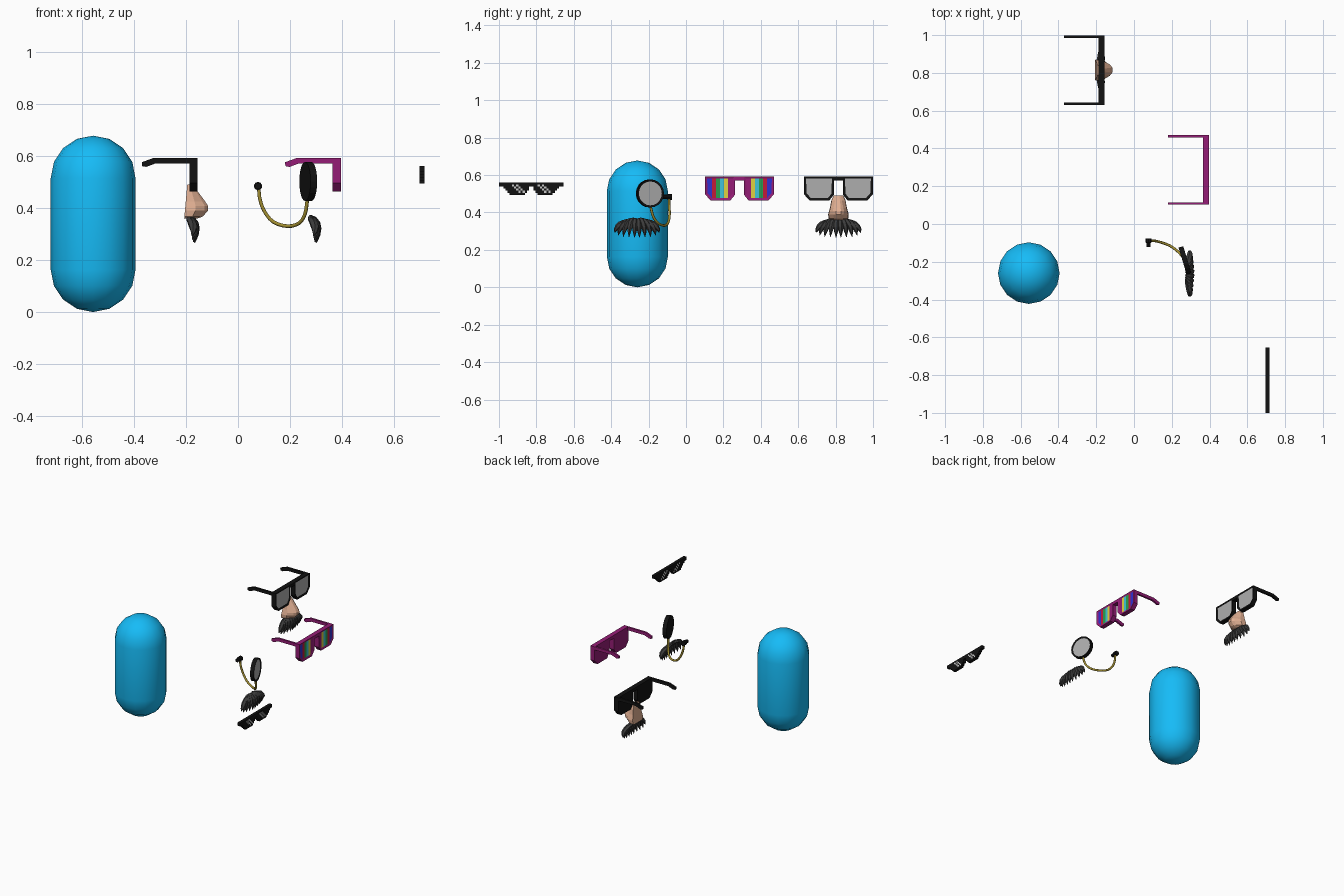
import bpy, bmesh, math
from mathutils import Vector, Matrix

if "Cube" in bpy.data.objects:
    bpy.data.objects.remove(bpy.data.objects["Cube"])


def mat(name, r, g, b):
    m = bpy.data.materials.new(name)
    m.diffuse_color = (r, g, b, 1)
    m.use_nodes = True
    m.node_tree.nodes["Principled BSDF"].inputs["Base Color"].default_value = m.diffuse_color
    return m


BLACK = mat("black", .006, .006, .006)
WHITE = mat("white", .75, .75, .75)
GREY = mat("lens_grey", .42, .42, .42)
HAIR = mat("hair", .045, .045, .045)
SKIN = mat("skin", .75, .43, .29)
BLUE = mat("body_blue", .008, .5, .93)
PLUM = mat("plum", .3, .012, .18)
GOLD = mat("gold", .36, .27, .03)
STRIPES = [mat("stripe_blue", .03, .03, .65), mat("stripe_red", .55, .01, .04),
           mat("stripe_green", .02, .35, .08), mat("stripe_cyan", .05, .55, .7),
           mat("stripe_yellow", .75, .65, .05), mat("stripe_plum", .3, .012, .18)]


def finish(bm, name, mats, smooth=None):
    bmesh.ops.recalc_face_normals(bm, faces=bm.faces[:])
    me = bpy.data.meshes.new(name)
    bm.to_mesh(me)
    bm.free()
    for m in mats:
        me.materials.append(m)
    ob = bpy.data.objects.new(name, me)
    bpy.context.collection.objects.link(ob)
    if smooth:
        bpy.ops.object.select_all(action='DESELECT')
        ob.select_set(True)
        bpy.context.view_layer.objects.active = ob
        bpy.ops.object.shade_smooth_by_angle(angle=math.radians(smooth))
    return ob


def prism(bm, pts, depth):
    """Polygon swept along depth; returns the far cap."""
    depth = Vector(depth)
    a = [bm.verts.new(p) for p in pts]
    b = [bm.verts.new(Vector(p) + depth) for p in pts]
    n = len(pts)
    bm.faces.new(a[::-1])
    for i in range(n):
        bm.faces.new((a[i], a[(i + 1) % n], b[(i + 1) % n], b[i]))
    return bm.faces.new(b)


def skin_rings(bm, rings):
    rv = [[bm.verts.new(p) for p in r] for r in rings]
    n = len(rv[0])
    for a, b in zip(rv, rv[1:]):
        for i in range(n):
            bm.faces.new((a[i], a[(i + 1) % n], b[(i + 1) % n], b[i]))
    bm.faces.new(rv[0][::-1])
    bm.faces.new(rv[-1])


def tube(bm, path, radii, sides):
    path = [Vector(p) for p in path]
    rings, u = [], None
    for i, p in enumerate(path):
        t = (path[min(i + 1, len(path) - 1)] - path[max(i - 1, 0)]).normalized()
        u = (u or Vector((.3, 1, .1)))
        u = (u - t * u.dot(t)).normalized()
        v = t.cross(u)
        rings.append([p + radii[i] * (u * math.cos(a) + v * math.sin(a))
                      for a in (2 * math.pi * k / sides for k in range(sides))])
    skin_rings(bm, rings)


# capsule body
bm = bmesh.new()
R, rings = .163, []
for half, zc in ((-1, R), (1, .678 - R)):
    for k in range(5):
        a = math.radians(22.5 * (k - 4 if half < 0 else k))
        r = max(R * math.cos(a), 1e-5)
        rings.append([(-.557 + r * math.cos(math.pi * j / 8), -.26 + r * math.sin(math.pi * j / 8),
                       zc + R * math.sin(a)) for j in range(16)])
skin_rings(bm, rings)
bmesh.ops.remove_doubles(bm, verts=bm.verts[:], dist=.0005)
finish(bm, "capsule_body", [BLUE], 60)


# chunky glasses, facing +x
def glasses(name, xf, yc, frame, lens_mats):
    bm = bmesh.new()
    half = [(.024, .593), (.184, .593), (.184, .497), (.153, .463), (.05, .463), (.024, .495)]
    n = len(lens_mats)
    for s in (-1, 1):
        pts = [(xf - .032, yc + s * d, z) for d, z in half]
        cap = prism(bm, pts if s < 0 else pts[::-1], (.032, 0, 0))
        bm.normal_update()
        if cap.normal.x < 0:
            cap.normal_flip()
        bmesh.ops.inset_individual(bm, faces=[cap], thickness=.015, depth=0)
        for v in cap.verts:
            v.co.x -= .004
        # split the pane into vertical stripes
        pane = [cap]
        for k in range(1, n):
            geom = set(pane)
            for f in pane:
                geom.update(f.edges, f.verts)
            res = bmesh.ops.bisect_plane(bm, geom=list(geom), dist=1e-6, plane_no=(0, 1, 0),
                                         plane_co=(xf, yc + s * (.169 - .13 * k / n), 0))
            pane = [g for g in res['geom'] if isinstance(g, bmesh.types.BMFace)]
        for f in pane:
            k = (.169 - abs(f.calc_center_bounds().y - yc)) / .13 * n
            f.material_index = 1 + max(0, min(n - 1, int(k)))
        # temple arm with bent tip
        arm = [(0, .593), (-.168, .593), (-.215, .576), (-.214, .561), (-.198, .558), (-.16, .572), (0, .572)]
        prism(bm, [(xf - .03 + (x * 1.0 + .03 if x else 0), yc + s * .184, z) for x, z in arm],
              (0, -s * .013, 0))
    prism(bm, [(xf - .032, yc + d, z) for d, z in
               ((-.024, .572), (.024, .572), (.024, .593), (-.024, .593))], (.032, 0, 0))
    finish(bm, name, [frame] + lens_mats)


glasses("disguise_glasses", -.155, .815, BLACK, [GREY])
glasses("striped_glasses", .396, .286, PLUM, STRIPES)


# moustache of curved tufts
def moustache(name, xb, yc):
    bm = bmesh.new()
    tufts = [(.008, .366, .013, .266), (.018, .368, .043, .268), (.028, .366, .073, .27),
             (.036, .362, .1, .278), (.042, .358, .12, .292)]
    for s in (-1, 1):
        for i, (d0, z0, d1, z1) in enumerate(tufts):
            back = .003 * i
            p0 = Vector((xb + .01, yc + s * d0, z0))
            p1 = Vector((xb + .055 - back, yc + s * d1 * .93, z0 - .022))
            p2 = Vector((xb + .037 - back, yc + s * d1, z1))
            path = [p0 * (1 - t) ** 2 + p1 * 2 * t * (1 - t) + p2 * t * t
                    for t in (0, .2, .4, .6, .8, 1)]
            tube(bm, path, [.007, .014, .017, .015, .010, .001], 6)
    finish(bm, name, [HAIR])


moustache("disguise_moustache", -.203, .815)
moustache("monocle_moustache", .265, -.262)

# false nose: stacked cross-sections (z, front x, half width, tip half width)
bm = bmesh.new()
rings = []
for z, xf, w, tw in ((.49, -.178, .026, .012), (.465, -.156, .038, .018), (.425, -.126, .045, .026),
                     (.408, -.115, .050, .030), (.390, -.115, .055, .028), (.367, -.136, .053, .024),
                     (.360, -.155, .044, .018)):
    xb = -.195 - (.49 - z) * .09
    side = [(xb, w), (xb + (xf - xb) * .45, w * .95), (xb + (xf - xb) * .85, tw), (xf, tw * .45)]
    rings.append([(x, .815 + y, z) for x, y in side] + [(x, .815 - y, z) for x, y in side[::-1]])
skin_rings(bm, rings)
finish(bm, "false_nose", [SKIN])

# monocle disc with recessed pane
bm = bmesh.new()
bmesh.ops.create_cone(bm, cap_ends=True, segments=20, radius1=.075, radius2=.075, depth=.026)
top = max(bm.faces, key=lambda f: f.calc_center_median().z)
bmesh.ops.inset_individual(bm, faces=[top], thickness=.011, depth=0)
for v in top.verts:
    v.co.z -= .005
top.material_index = 1
bm.transform(Matrix.Translation((.27, -.193, .502)) @ Matrix.Rotation(math.radians(17), 4, 'Z')
             @ Matrix.Rotation(math.radians(90), 4, 'Y'))
finish(bm, "monocle", [BLACK, GREY])

# hanging cord, smoothed through a few points
ctrl = [(.08, -.09, .485), (.083, -.09, .44), (.1, -.088, .39), (.135, -.095, .347), (.19, -.115, .33),
        (.235, -.148, .342), (.258, -.175, .378), (.267, -.19, .435)]
P = [Vector(c) for c in ctrl]
P = [2 * P[0] - P[1]] + P + [2 * P[-1] - P[-2]]
path = []
for i in range(1, len(P) - 2):
    a, b, c, d = P[i - 1:i + 3]
    for t in (0, .33, .67):
        path.append(.5 * (2 * b + (c - a) * t + (2 * a - 5 * b + 4 * c - d) * t * t
                          + (3 * b - a - 3 * c + d) * t ** 3))
path.append(P[-2])
bm = bmesh.new()
tube(bm, path, [.007] * len(path), 8)
finish(bm, "monocle_cord", [GOLD], 50)

# cord clip
bm = bmesh.new()
tube(bm, [(.077, -.122, .484), (.077, -.1, .484), (.077, -.099, .484), (.077, -.076, .484)],
     [.012, .012, .016, .016], 10)
finish(bm, "cord_clip", [BLACK])

# flat stepped block glasses
bm = bmesh.new()
px = .345 / 30
rows = [[(0, 29)], [(0, 29)], [(2, 13), (16, 27)], [(3, 13), (16, 26)], [(4, 12), (17, 25)], [(5, 11), (18, 24)]]
grid, faces = {}, []


def corner(c, r):
    if (c, r) not in grid:
        grid[c, r] = bm.verts.new((.697, -1 + c * px, .561 - r * .0111))
    return grid[c, r]


for r, runs in enumerate(rows):
    for lo, hi in runs:
        for c in range(lo, hi + 1):
            f = bm.faces.new((corner(c, r), corner(c, r + 1), corner(c + 1, r + 1), corner(c + 1, r)))
            shine = 1 <= r <= 4 and any(c - s - r in (5, 7) for s in (0, 12))
            f.material_index = int(shine)
            faces.append(f)
res = bmesh.ops.extrude_face_region(bm, geom=faces, use_keep_orig=True)
bmesh.ops.translate(bm, vec=(.02, 0, 0), verts=[g for g in res['geom'] if isinstance(g, bmesh.types.BMVert)])
finish(bm, "block_glasses", [BLACK, WHITE])
